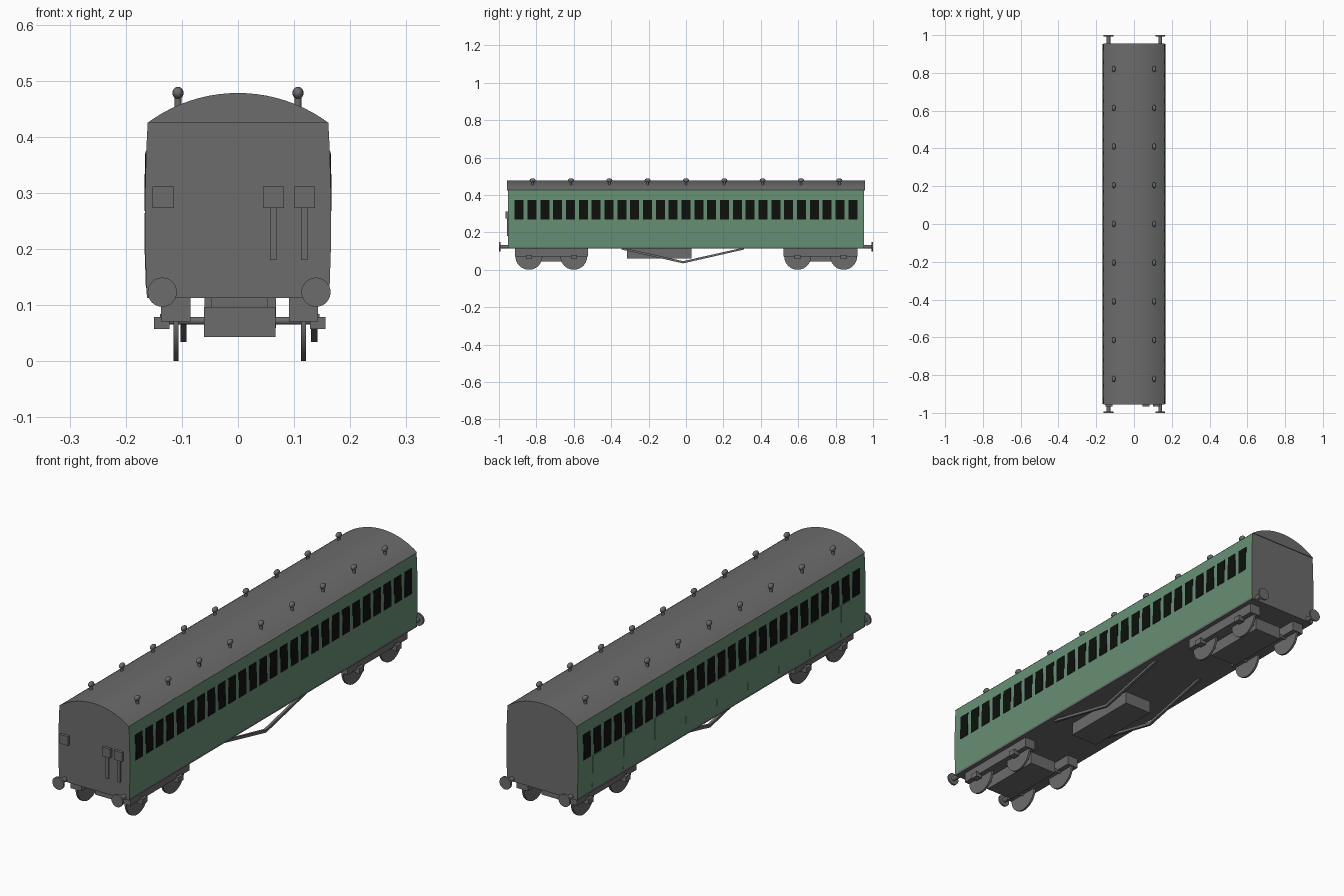
import bpy, bmesh, math
from mathutils import Matrix, Vector

if "Cube" in bpy.data.objects:
    bpy.data.objects.remove(bpy.data.objects["Cube"])


def material(name, rgb):
    m = bpy.data.materials.new(name)
    m.diffuse_color = (*rgb, 1)
    m.use_nodes = True
    m.node_tree.nodes["Principled BSDF"].inputs["Base Color"].default_value = m.diffuse_color
    return m


GREY = material("grey", (0.15, 0.15, 0.15))
GREEN = material("coach green", (0.135, 0.275, 0.175))
BLACK = material("window black", (0.004, 0.005, 0.004))


def finish(bm, name, mats, smooth=False):
    bmesh.ops.recalc_face_normals(bm, faces=bm.faces)
    me = bpy.data.meshes.new(name)
    bm.to_mesh(me)
    bm.free()
    for m in mats:
        me.materials.append(m)
    ob = bpy.data.objects.new(name, me)
    bpy.context.collection.objects.link(ob)
    if smooth:
        bpy.ops.object.select_all(action='DESELECT')
        ob.select_set(True)
        bpy.context.view_layer.objects.active = ob
        bpy.ops.object.shade_smooth_by_angle(angle=math.radians(35))
    return ob


def prism(bm, profile, y0, y1):
    """Extrude an x-z outline along y."""
    a = [bm.verts.new((x, y0, z)) for x, z in profile]
    b = [bm.verts.new((x, y1, z)) for x, z in profile]
    n = len(a)
    bm.faces.new(a)
    bm.faces.new(b)
    for i in range(n):
        bm.faces.new((a[i], a[(i + 1) % n], b[(i + 1) % n], b[i]))


def box(bm, x0, x1, y0, y1, z0, z1):
    prism(bm, [(x0, z0), (x1, z0), (x1, z1), (x0, z1)], y0, y1)


def rod(bm, p, q, r, sides=16):
    """Cylinder between two points."""
    p, q = Vector(p), Vector(q)
    d = q - p
    m = Matrix.Translation((p + q) / 2) @ d.to_track_quat('Z', 'Y').to_matrix().to_4x4()
    bmesh.ops.create_cone(bm, cap_ends=True, segments=sides, radius1=r,
                          radius2=r, depth=d.length, matrix=m)


# Body side outline (half width by height)
SIDE = [(0.162, 0.113), (0.163, 0.122), (0.1655, 0.2), (0.1655, 0.3),
        (0.1638, 0.37), (0.161, 0.425)]
END = 0.953


def side_x(z):
    for (xa, za), (xb, zb) in zip(SIDE, SIDE[1:]):
        if z <= zb:
            return xa + (xb - xa) * (z - za) / (zb - za)
    return SIDE[-1][0]


# Body shell: green sides, grey ends and underframe
bm = bmesh.new()
prism(bm, SIDE + [(-x, z) for x, z in reversed(SIDE)], -END, END)
for f in bm.faces:
    f.normal_update()
    if abs(f.normal.x) > 0.8 and f.calc_center_median().z > 0.122:
        f.material_index = 1
finish(bm, "coach_body", [GREY, GREEN])

# Arched roof
bm = bmesh.new()
R, zc = 0.271, 0.207
a = math.asin(0.162 / R)
arc = [(R * math.sin(a - 2 * a * i / 20), zc + R * math.cos(a - 2 * a * i / 20)) for i in range(21)]
prism(bm, arc, -END - 0.003, END + 0.003)
finish(bm, "roof", [GREY], True)


# Plates following the curved side
def side_plate(bm, s, y0, y1, zs, t):
    prism(bm, [(s * (side_x(z) + t), z) for z in zs] +
          [(s * (side_x(z) - 0.003), z) for z in reversed(zs)], y0, y1)


# Windows: nine compartments of three, both sides
bm = bmesh.new()
for s in (-1, 1):
    for i in range(27):
        y = (i - 13) * 0.0686
        side_plate(bm, s, y - 0.024, y + 0.024, (0.268, 0.3, 0.37, 0.374), 0.0015)
finish(bm, "windows", [BLACK])

# Door panels on the left side
bm = bmesh.new()
for i in range(9):
    y = (i - 4) * 0.2058
    side_plate(bm, -1, y - 0.032, y + 0.032, (0.13, 0.2, 0.264), 0.001)
finish(bm, "left_doors", [GREEN])

# Roof ventilators
bm = bmesh.new()
for s in (-1, 1):
    for i in range(9):
        x, y = s * 0.107, (i - 4) * 0.205
        rod(bm, (x, y, 0.445), (x, y, 0.475), 0.006, 12)
        bmesh.ops.create_uvsphere(bm, u_segments=16, v_segments=8, radius=1,
                                  matrix=Matrix.Translation((x, y, 0.478)) @
                                  Matrix.Diagonal((0.01, 0.016, 0.011, 1)))
finish(bm, "roof_vents", [GREY], True)

# Buffers
bm = bmesh.new()
for s in (-1, 1):
    for e in (-1, 1):
        x = 0.002 + s * 0.137
        rod(bm, (x, e * 0.94, 0.123), (x, e * 0.995, 0.123), 0.01)
        rod(bm, (x, e * 0.992, 0.123), (x, e * 1.0, 0.123), 0.026, 32)
finish(bm, "buffers", [GREY], True)

# Front end fittings: three boxes and two pipes
bm = bmesh.new()
for x0, x1 in ((-0.152, -0.114), (0.045, 0.082), (0.1, 0.137)):
    box(bm, x0, x1, -END - 0.012, -END + 0.005, 0.273, 0.311)
for x in (0.063, 0.118):
    box(bm, x - 0.006, x + 0.006, -END - 0.005, -END + 0.005, 0.18, 0.275)
finish(bm, "front_end_fittings", [GREY])

# Bogies: frame bars, centre plate, axle boxes, wheels and axles
X = 0.003
for name, axles in (("front", (-0.84, -0.6)), ("rear", (0.597, 0.843))):
    bm = bmesh.new()
    y0, y1 = axles
    box(bm, X - 0.064, X + 0.064, y0 - 0.02, y1 + 0.02, 0.043, 0.097)
    box(bm, X - 0.05, X + 0.05, (y0 + y1) / 2 - 0.05, (y0 + y1) / 2 + 0.05, 0.09, 0.115)
    for s in (-1, 1):
        xs = sorted((X + s * 0.088, X + s * 0.14))
        box(bm, *xs, y0 - 0.075, y1 + 0.075, 0.071, 0.114)
        for y in axles:
            xs = sorted((X + s * 0.125, X + s * 0.153))
            box(bm, *xs, y - 0.016, y + 0.016, 0.057, 0.079)
    finish(bm, name + "_bogie_frame", [GREY])
    bm = bmesh.new()
    for y in axles:
        rod(bm, (X - 0.13, y, 0.072), (X + 0.13, y, 0.072), 0.007)
        for s in (-1, 1):
            x = X + s * 0.1135
            rod(bm, (x - 0.0045, y, 0.072), (x + 0.0045, y, 0.072), 0.072, 40)
            # outer face ring, clear of the frame bar
            x = X + s * 0.141
            rod(bm, (x - 0.001, y, 0.072), (x + 0.001, y, 0.072), 0.012, 16)
    finish(bm, name + "_wheels", [GREY], True)

# Underfloor equipment box
bm = bmesh.new()
box(bm, -0.06, 0.068, -0.315, 0.03, 0.059, 0.115)
finish(bm, "underfloor_box", [GREY])

# V-shaped truss rods
bm = bmesh.new()
for x in (-0.097, 0.136):
    for y in (-0.345, 0.31):
        lo, hi = (-0.015, 0.034), (y, 0.108)
        pts = [lo, hi, (hi[0], hi[1] + 0.011), (lo[0], lo[1] + 0.012)]
        vs = [[bm.verts.new((x + d, py, pz)) for py, pz in pts] for d in (-0.0055, 0.0055)]
        bm.faces.new(vs[0])
        bm.faces.new(vs[1])
        for i in range(4):
            j = (i + 1) % 4
            bm.faces.new((vs[0][i], vs[0][j], vs[1][j], vs[1][i]))
finish(bm, "truss_rods", [GREY])
